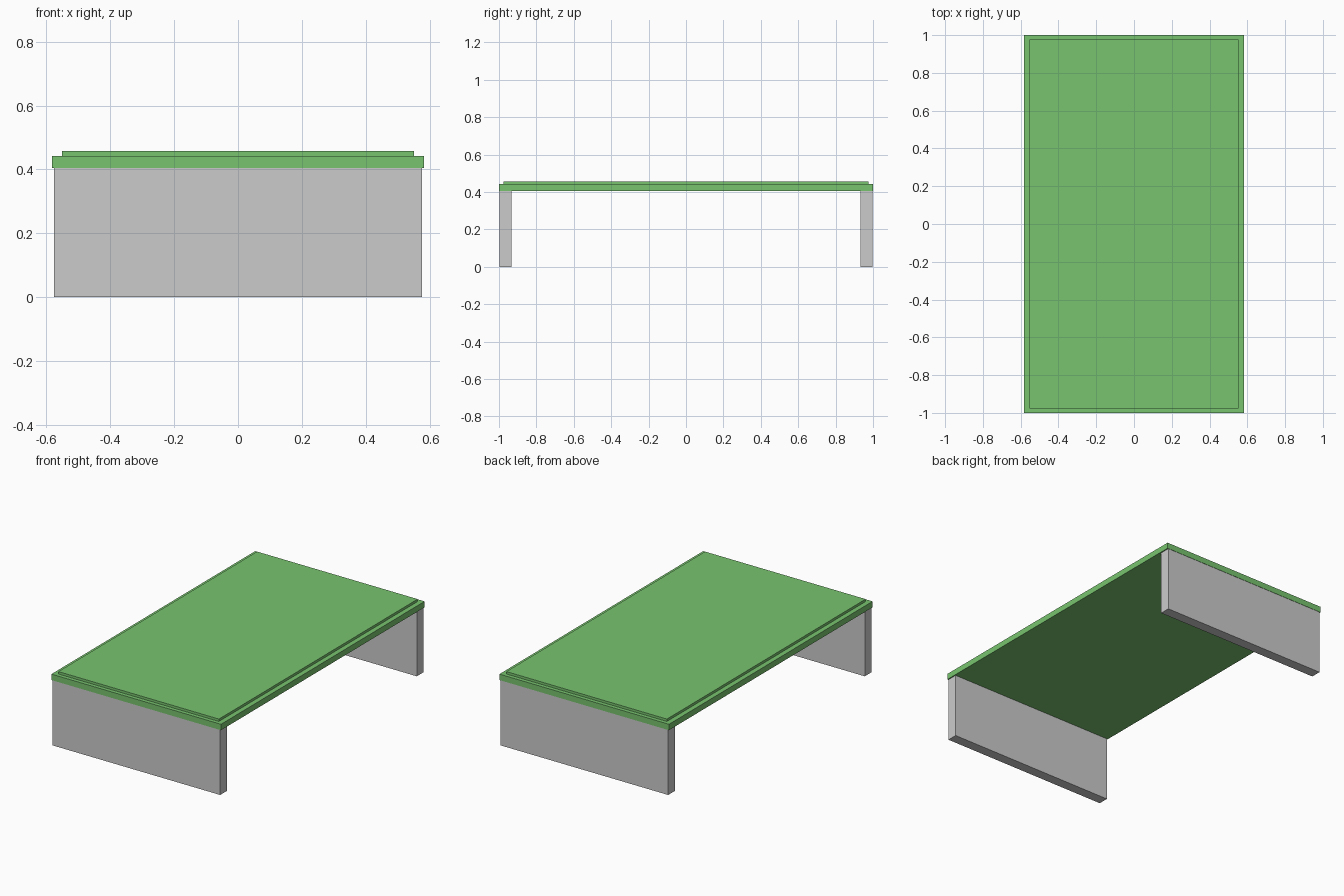
import bpy

if "Cube" in bpy.data.objects:
    bpy.data.objects.remove(bpy.data.objects["Cube"])


def box(name, x, y, z, mat=None):
    """Box spanning the given (min, max) ranges."""
    bpy.ops.mesh.primitive_cube_add(size=1)
    ob = bpy.context.object
    ob.name = name
    ob.location = [(a + b) / 2 for a, b in (x, y, z)]
    ob.scale = [b - a for a, b in (x, y, z)]
    bpy.ops.object.transform_apply(location=True, rotation=False, scale=True)
    if mat:
        ob.data.materials.append(mat)
    return ob


green = bpy.data.materials.new("green_top")
green.diffuse_color = (0.19, 0.55, 0.16, 1)
green.use_nodes = True
green.node_tree.nodes["Principled BSDF"].inputs["Base Color"].default_value = green.diffuse_color

# Table top: slab with a slightly smaller raised panel
box("table_top", (-0.583, 0.583), (-1, 1), (0.405, 0.442), green)
box("raised_panel", (-0.552, 0.552), (-0.976, 0.976), (0.442, 0.457), green)

# Full-width panel legs at both ends
for name, y in (("front_leg", (-0.998, -0.933)), ("back_leg", (0.933, 0.998))):
    box(name, (-0.576, 0.576), y, (0, 0.405))
